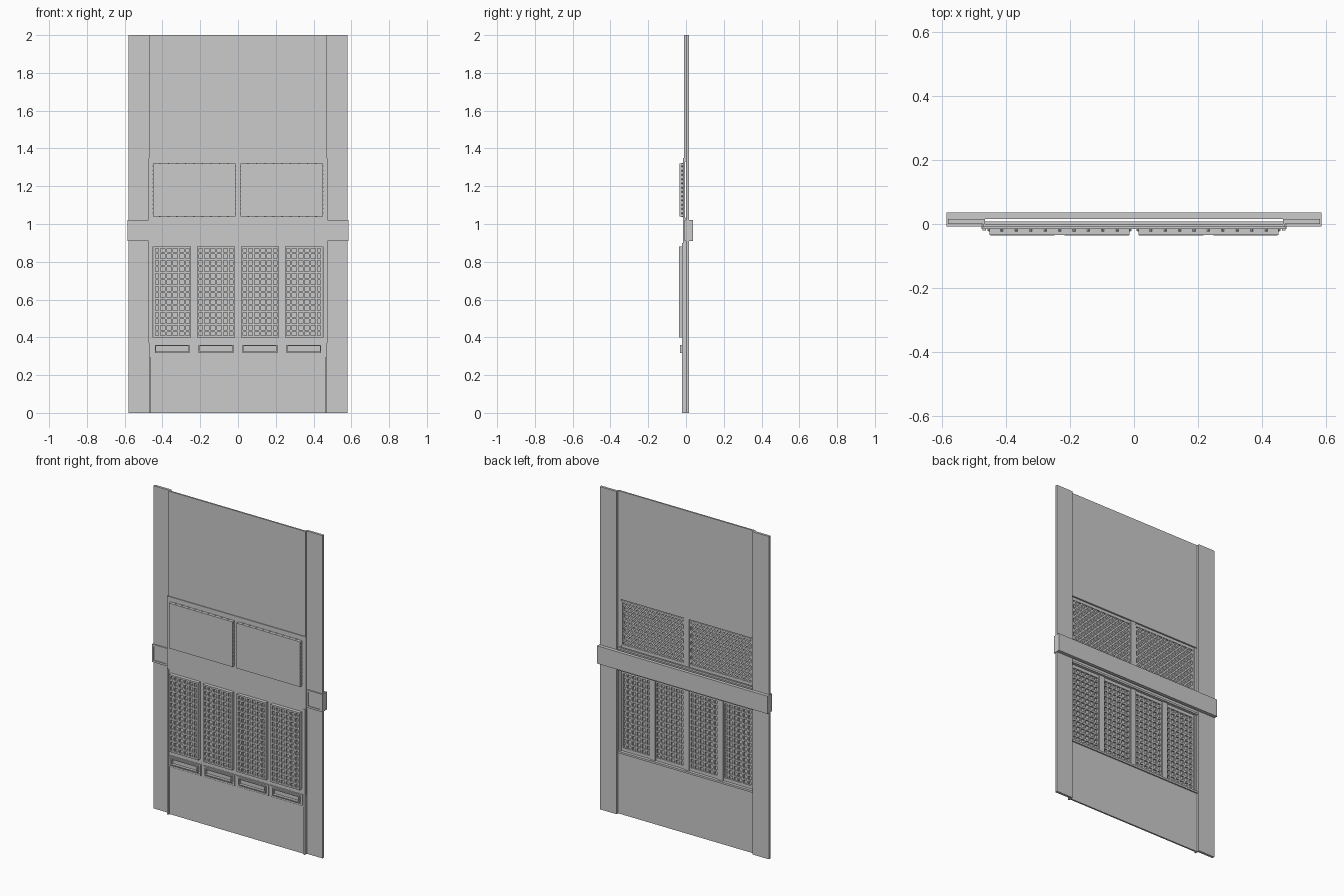
import bpy, bmesh, math
from mathutils import Matrix, Vector

cube = bpy.data.objects.get("Cube")
if cube:
    bpy.data.objects.remove(cube)

grey = bpy.data.materials.new("plain grey")
grey.use_nodes = True
grey.diffuse_color = (0.6, 0.6, 0.6, 1)
grey.node_tree.nodes["Principled BSDF"].inputs["Base Color"].default_value = (0.6, 0.6, 0.6, 1)


def box(bm, x0, x1, y0, y1, z0, z1):
    centre = Vector((x0 + x1, y0 + y1, z0 + z1)) / 2
    size = Vector((x1 - x0, y1 - y0, z1 - z0))
    bmesh.ops.create_cube(bm, size=1, matrix=Matrix.Translation(centre) @ Matrix.Diagonal(size.to_4d()))


def ring(bm, x0, x1, y0, y1, z0, z1, t):
    box(bm, x0, x1, y0, y1, z0, z0 + t)
    box(bm, x0, x1, y0, y1, z1 - t, z1)
    box(bm, x0, x0 + t, y0, y1, z0 + t, z1 - t)
    box(bm, x1 - t, x1, y0, y1, z0 + t, z1 - t)


def finish(bm, name):
    mesh = bpy.data.meshes.new(name)
    bm.to_mesh(mesh)
    bm.free()
    mesh.materials.append(grey)
    obj = bpy.data.objects.new(name, mesh)
    bpy.context.collection.objects.link(obj)
    return obj


LOW, LOW_TOP = 0.39, 0.89      # lower window opening
UP, UP_TOP = 1.03, 1.33        # upper window opening
HALF = 0.47                    # half width of the centre wall
COLUMNS = [-0.348, -0.116, 0.116, 0.348]

# Centre wall around the openings
bm = bmesh.new()
for z0, z1 in ((0, LOW), (LOW_TOP, UP), (UP_TOP, 2)):
    box(bm, -HALF, HALF, -0.01, 0, z0, z1)
finish(bm, "centre_wall")

# Front plate overlapping the wall, open behind the windows
bm = bmesh.new()
for z0, z1 in ((0.37, LOW + 0.01), (LOW_TOP - 0.01, UP + 0.01), (UP_TOP - 0.01, 1.35)):
    box(bm, -0.475, 0.475, -0.015, -0.01, z0, z1)
for s in (-1, 1):
    x0, x1 = sorted((s * 0.45, s * 0.475))
    box(bm, x0, x1, -0.015, -0.006, LOW, LOW_TOP)
    box(bm, x0, x1, -0.015, -0.006, UP, UP_TOP)
finish(bm, "front_plate")

# Mullions between the windows
bm = bmesh.new()
for x in (-0.232, 0, 0.232):
    box(bm, x - 0.018, x + 0.018, -0.015, -0.004, LOW, LOW_TOP)
box(bm, -0.018, 0.018, -0.015, -0.004, UP, UP_TOP)
finish(bm, "mullions")

# Side wall strips and front edge fins
for s, side in ((1, "left"), (-1, "right")):
    bm = bmesh.new()
    x0, x1 = sorted((s * 0.465, s * 0.58))
    box(bm, x0, x1, 0, 0.015, 0, 2)
    finish(bm, side + "_side_strip")
    bm = bmesh.new()
    x0, x1 = sorted((s * 0.462, s * 0.472))
    box(bm, x0, x1, -0.02, 0, 0, 0.9)
    finish(bm, side + "_edge_fin")

# Lower windows: pane crossed by a square grid
for i, cx in enumerate(COLUMNS):
    bm = bmesh.new()
    x0, x1, z0, z1 = cx - 0.1, cx + 0.1, 0.4, 0.88
    box(bm, x0, x1, -0.024, -0.021, z0, z1)
    ring(bm, x0, x1, -0.036, -0.01, z0, z1, 0.01)
    cols, rows = 6, 14
    for c in range(1, cols):
        x = x0 + (x1 - x0) * c / cols
        box(bm, x - 0.005, x + 0.005, -0.036, -0.012, z0, z1)
    for r in range(1, rows):
        z = z0 + (z1 - z0) * r / rows
        box(bm, x0, x1, -0.036, -0.012, z - 0.005, z + 0.005)
    finish(bm, f"grid_window_{i + 1}")

# Upper windows: closed front with a diamond lattice behind
for s, side in ((1, "left"), (-1, "right")):
    bm = bmesh.new()
    x0, x1 = sorted((s * 0.014, s * 0.45))
    z0, z1 = 1.04, 1.32
    box(bm, x0, x1, -0.034, -0.024, z0, z1)
    ring(bm, x0, x1, -0.024, -0.008, z0, z1, 0.01)
    w, h, pitch = x1 - x0, z1 - z0, 0.045
    for k in range(1, int((w + h) / pitch) + 1):
        d = k * pitch
        a, b = max(0, d - h), min(w, d)
        length = (b - a) * math.sqrt(2)
        if length < 0.02:
            continue
        for flip in (1, -1):
            mx, mz = (a + b) / 2, d - (a + b) / 2
            px = x0 + mx if flip == 1 else x1 - mx
            m = (Matrix.Translation((px, -0.017, z0 + mz))
                 @ Matrix.Rotation(flip * math.pi / 4, 4, 'Y')
                 @ Matrix.Diagonal((length, 0.014, 0.01, 1)))
            bmesh.ops.create_cube(bm, size=1, matrix=m)
    finish(bm, side + "_lattice_window")

# Row of trays under the plate
bm = bmesh.new()
box(bm, -HALF, HALF, -0.016, -0.01, 0.295, 0.37)
for cx in COLUMNS:
    ring(bm, cx - 0.108, cx + 0.108, -0.022, -0.016, 0.3, 0.368, 0.01)
    ring(bm, cx - 0.092, cx + 0.092, -0.033, -0.016, 0.318, 0.36, 0.006)
finish(bm, "tray_row")

# Rear band wrapping round both ends
bm = bmesh.new()
box(bm, -0.584, 0.584, 0.015, 0.036, 0.91, 1.02)
for s in (-1, 1):
    x0, x1 = sorted((s * 0.475, s * 0.584))
    box(bm, x0, x1, -0.004, 0.016, 0.91, 1.02)
    ring(bm, x0, x1, -0.008, -0.004, 0.91, 1.02, 0.012)
finish(bm, "rear_band")

# Rear sills framing the openings
bm = bmesh.new()
for z in (LOW - 0.012, LOW_TOP, UP - 0.008):
    box(bm, -0.465, 0.465, -0.002, 0.008, z, z + 0.012)
finish(bm, "rear_sills")
